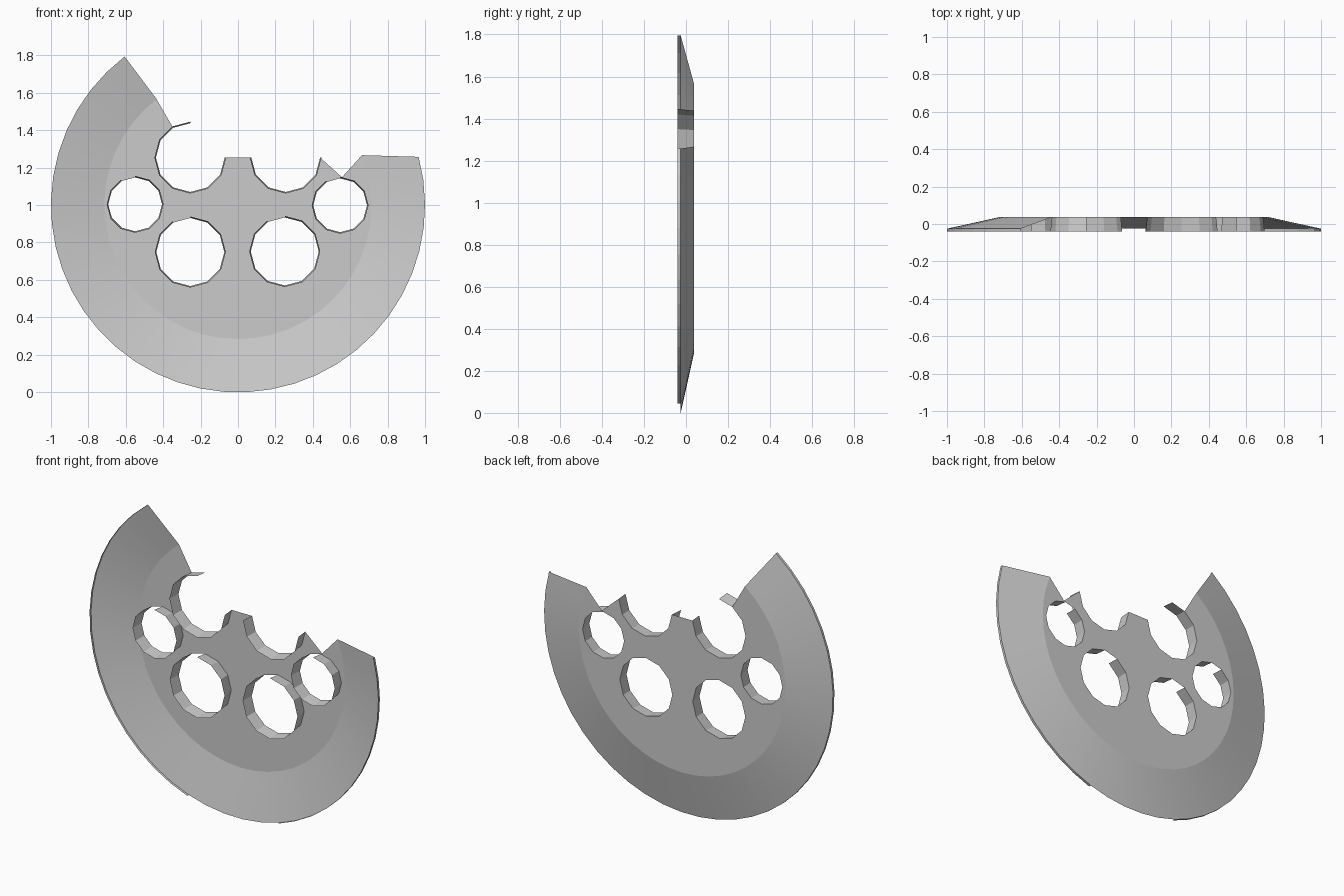
import bpy, bmesh
from math import cos, sin, radians

if "Cube" in bpy.data.objects:
    bpy.data.objects.remove(bpy.data.objects["Cube"])

BACK, EDGE, FRONT = 0.038, -0.025, -0.04   # depths of the plate, the rim edge and the lip


def polar(cx, cz, r, deg, y):
    a = radians(deg)
    return (cx + r * cos(a), y, cz + r * sin(a))


def finish(bm, name):
    mesh = bpy.data.meshes.new(name)
    bm.to_mesh(mesh)
    bm.free()
    obj = bpy.data.objects.new(name, mesh)
    bpy.context.collection.objects.link(obj)
    return obj


def strip(name, a, b):
    """Sheet of quads between two rows of points."""
    bm = bmesh.new()
    va, vb = [bm.verts.new(p) for p in a], [bm.verts.new(p) for p in b]
    for i in range(len(a) - 1):
        bm.faces.new((va[i], va[i + 1], vb[i + 1], vb[i]))
    return finish(bm, name)


# sloping outer rim of the broken dish
N = 34
inner = [polar(0, 1, 0.715, 127.5 + 254.5 * i / N, BACK) for i in range(N + 1)]
outer = [polar(0, 1, 1.0, 127.3 + 247.7 * i / N, EDGE) for i in range(N + 1)]
strip("sloped_rim", inner, outer)


# thin lip on the rim edge, left open at the bottom
def lip(name, part):
    strip(name, part, [(x, FRONT, z) for x, y, z in part])


lip("left_lip", [p for p in outer if p[0] < -0.26 and p[2] < 1.81])
lip("right_lip", [p for p in outer if p[0] > 0.26])

# round holes: centre x, centre z, radius
holes = [(-0.255, 0.75, 0.182), (0.25, 0.753, 0.182),
         (-0.55, 1.005, 0.144), (0.546, 1.0, 0.144)]
R = 0.184
right_arc = [polar(0.255, 1.255, R, -30 * i, BACK) for i in range(7)]
left_arc = [polar(-0.255, 1.255, R, -30 * i, BACK) for i in range(9)]

# flat plate with a jagged broken top and four holes
bm = bmesh.new()
outline = inner + [(0.556, BACK, 1.15)] + right_arc + left_arc
loops = [outline] + [[polar(x, z, r, 30 * i, BACK) for i in range(12)] for x, z, r in holes]
for loop in loops:
    vs = [bm.verts.new(p) for p in loop]
    for i, v in enumerate(vs):
        bm.edges.new((v, vs[i - 1]))
bmesh.ops.triangle_fill(bm, edges=bm.edges[:], use_beauty=True, normal=(0, 1, 0))
finish(bm, "plate")


# short walls around the holes, slightly flared to the front
def wall(name, x, z, r, start, count):
    angles = [start - 30 * i for i in range(count + 1)]
    strip(name, [polar(x, z, r, a, BACK) for a in angles],
          [polar(x, z, r + 0.008, a, FRONT) for a in angles])


for n, (x, z, r) in enumerate(holes):
    wall(f"hole_wall_{n + 1}", x, z, r, 90, 11)     # one segment missing at the top
wall("broken_wall_left", -0.255, 1.255, R, 0, 9)
wall("broken_wall_right", 0.255, 1.255, R, 0, 6)

# shade the rim softly along its curve
for obj in bpy.data.objects:
    obj.select_set(obj.name == "sloped_rim")
bpy.context.view_layer.objects.active = bpy.data.objects["sloped_rim"]
bpy.ops.object.shade_smooth_by_angle(angle=radians(30))

# centre the model on x = 0, y = 0 and stand it on z = 0
pts = [v.co for o in bpy.data.objects for v in o.data.vertices]
low = min(p.z for p in pts)
for o in bpy.data.objects:
    o.location.z = -low
